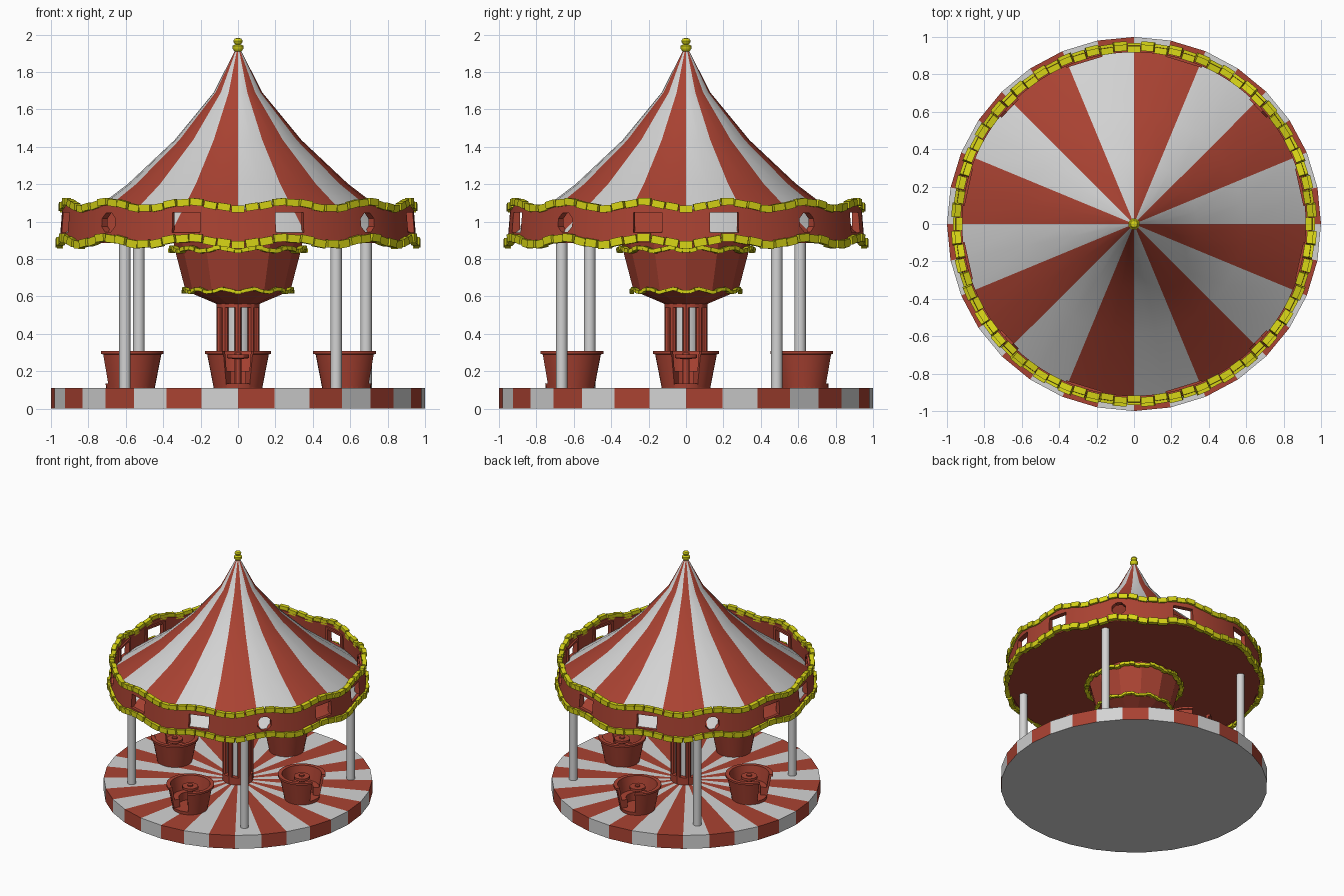
import bpy, bmesh, math
from mathutils import Matrix, Vector

if "Cube" in bpy.data.objects:
    bpy.data.objects.remove(bpy.data.objects["Cube"])


def material(name, rgb):
    m = bpy.data.materials.new(name)
    m.diffuse_color = (*rgb, 1)
    m.use_nodes = True
    m.node_tree.nodes["Principled BSDF"].inputs["Base Color"].default_value = m.diffuse_color
    return m


RED = material("red", (0.40, 0.055, 0.032))
WHITE = material("white", (0.65, 0.65, 0.65))
YELLOW = material("yellow", (0.69, 0.67, 0.008))
FRONT = -math.pi / 2


def finish(name, bm, mats, smooth=0):
    bmesh.ops.remove_doubles(bm, verts=bm.verts, dist=1e-5)
    bmesh.ops.recalc_face_normals(bm, faces=bm.faces)
    me = bpy.data.meshes.new(name)
    bm.to_mesh(me)
    bm.free()
    for m in mats:
        me.materials.append(m)
    ob = bpy.data.objects.new(name, me)
    bpy.context.collection.objects.link(ob)
    if smooth:
        bpy.ops.object.select_all(action='DESELECT')
        ob.select_set(True)
        bpy.context.view_layer.objects.active = ob
        bpy.ops.object.shade_smooth_by_angle(angle=math.radians(smooth))
    return ob


def lathe(name, prof, n, mats, loop=False, start=FRONT, sweep=2 * math.pi,
          wave=None, paint=None, center=(0, 0), smooth=0):
    """Turn a (radius, z) profile round the vertical axis, fully or partly."""
    bm = bmesh.new()
    full = sweep > 6.28
    rows = []
    for i in range(n if full else n + 1):
        a = start + sweep * i / n
        dz = wave(a) if wave else 0
        rows.append([bm.verts.new((center[0] + r * math.cos(a), center[1] + r * math.sin(a), z + dz))
                     for r, z in prof])
    k = len(prof)
    for i in range(n):
        p, q = rows[i], rows[(i + 1) % len(rows)]
        for j in range(k if loop else k - 1):
            l = (j + 1) % k
            f = bm.faces.new((p[j], q[j], q[l], p[l]))
            f.material_index = paint(i, j) if paint else 0
    if loop and not full:
        bm.faces.new(rows[0])
        bm.faces.new(rows[-1])
    bmesh.ops.dissolve_degenerate(bm, dist=1e-6, edges=bm.edges)
    return finish(name, bm, mats, smooth)


def crest(amp):
    """Twelve waves round the ring, one crest over each window."""
    def w(a):
        t = a - FRONT
        return -amp * math.cos(12 * (t - math.radians(2.2) * math.sin(2 * t)))
    return w


def trim(name, r, z, n, size, wave, out):
    """Row of small blocks following a wavy edge."""
    bm = bmesh.new()
    for i in range(n):
        a = FRONT + 2 * math.pi * i / n
        slope = math.atan2(wave(a + .01) - wave(a - .01), .02 * r)
        odd = i % 2
        m = (Matrix.Rotation(a, 4, 'Z')
             @ Matrix.Translation((r + out * odd, 0, z + wave(a) + odd * size[2] * .12))
             @ Matrix.Rotation(slope, 4, 'X') @ Matrix.Diagonal((*size, 1)))
        bmesh.ops.create_cube(bm, size=1, matrix=m)
    me_bm = bm
    return finish(name, me_bm, [YELLOW])


# Striped platform
lathe("platform", [(0, 0), (1, 0), (1, .11), (0, .11)], 32, [RED, WHITE],
      paint=lambda i, j: 1 if j == 0 else i % 2)

# Striped tent roof, ceiling disc and finial
lathe("tent_roof", [(.008, 1.93), (.13, 1.69), (.34, 1.435), (.59, 1.2), (.935, .94), (.935, .90)],
      32, [WHITE, RED], paint=lambda i, j: (i // 2) % 2, smooth=40)
lathe("ceiling", [(0, .90), (.945, .90), (.945, .885), (0, .885)], 64, [RED], smooth=30)
lathe("finial", [(0, 1.9), (.018, 1.91), (.03, 1.925), (.03, 1.94), (.014, 1.948), (.022, 1.955),
                 (.025, 1.966), (.018, 1.978), (0, 1.983)], 16, [YELLOW], smooth=40)

# Wavy fascia ring with window cut-outs
big = crest(.017)
ring = lathe("fascia_ring", [(.955, .895), (.940, 1.08), (.918, 1.08), (.930, .895)], 192, [RED],
             loop=True, wave=big, smooth=40)


def outline(kind, s):
    if kind == "square":
        return [(x * .078 * s, z * .053 * s) for x, z in ((-1, -1), (1, -1), (1, 1), (-1, 1))]
    return [(.056 * s * math.cos(math.pi * (k + .5) / 4), .056 * s * math.sin(math.pi * (k + .5) / 4))
            for k in range(8)]


cut, frames = bmesh.new(), bmesh.new()
for quad in ((17, 47, 77.5), (163, 133, 102.5), (-17, -47, -77.5), (-163, -133, -102.5)):
    for deg, kind in zip(quad, ("square", "octagon", "square")):
        M = Matrix.Rotation(FRONT + math.radians(deg), 4, 'Z')

        def pts(bm, r, s):
            return [bm.verts.new(M @ Vector((r, y, .995 + z))) for y, z in outline(kind, s)]
        a, b = pts(cut, .85, 1), pts(cut, 1.05, 1)
        cut.faces.new(a)
        cut.faces.new(b)
        # frame behind each opening: inner and outer outlines, two depths
        L = [pts(frames, .905, 1), pts(frames, .905, 1.3), pts(frames, .932, 1.3), pts(frames, .932, 1)]
        n = len(a)
        for k in range(n):
            l = (k + 1) % n
            cut.faces.new((a[k], a[l], b[l], b[k]))
            for u in range(4):
                p, q = L[u], L[(u + 1) % 4]
                frames.faces.new((p[k], p[l], q[l], q[k]))
finish("window_frames", frames, [RED])
cutter = finish("window_cutter", cut, [RED])
cutter.hide_render = True
mod = ring.modifiers.new("windows", 'BOOLEAN')
mod.operation, mod.solver, mod.object = 'DIFFERENCE', 'EXACT', cutter
bpy.ops.object.select_all(action='DESELECT')
bpy.context.view_layer.objects.active = ring
ring.select_set(True)
bpy.ops.object.modifier_apply(modifier=mod.name)
bpy.data.objects.remove(cutter)

# Yellow trims on the fascia
trim("upper_trim", .935, 1.085, 80, (.034, .068, .038), big, .008)
trim("lower_trim", .952, .893, 80, (.034, .07, .042), big, .008)

# Central drum with its trims
lathe("centre_drum", [(0, .89), (.345, .89), (.335, .84), (.28, .63), (.115, .56), (0, .56)], 12, [RED])
small = crest(.008)
trim("drum_upper_trim", .352, .85, 60, (.03, .038, .022), small, .006)
trim("drum_lower_trim", .288, .63, 60, (.022, .032, .018), small, .004)

# Central column: white core, red posts, red collars
lathe("column_core", [(0, .56), (.08, .56), (.08, .11), (0, .11)], 16, [WHITE], smooth=30)
for z0, z1 in ((.11, .17), (.54, .57)):
    lathe("column_collar", [(0, z0), (.115, z0), (.115, z1), (0, z1)], 16, [RED], smooth=30)
for k in range(8):
    a = FRONT + k * math.pi / 4
    lathe("column_post", [(0, .11), (.019, .11), (.019, .56), (0, .56)], 8, [RED],
          center=(.097 * math.cos(a), .097 * math.sin(a)))

# Outer poles
for x, y in ((.525, -.665), (.685, .485), (-.53, .61), (-.605, -.515)):
    lathe("pole", [(0, .10), (.031, .10), (.031, .90), (0, .90)], 16, [WHITE],
          center=(x, y), smooth=30)

# Tub seats: open-sided wall, floor, bench, table; door faces outwards
for x, y in ((0, -.62), (.58, 0), (0, .63), (-.575, 0)):
    c = (x, y)
    out = math.atan2(y, x)
    gap = math.radians(28)
    arc = dict(loop=True, start=out + gap, sweep=2 * math.pi - 2 * gap, center=c, smooth=30)
    lathe("tub_wall", [(.13, .11), (.165, .29), (.178, .292), (.178, .308), (.148, .308), (.115, .11)],
          28, [RED], **arc)
    lathe("tub_bench", [(.085, .13), (.085, .20), (.135, .20), (.122, .13)], 28, [RED], **arc)
    lathe("tub_floor", [(0, .105), (.13, .105), (.133, .135), (0, .135)], 28, [RED], center=c, smooth=30)
    lathe("tub_table", [(0, .13), (.02, .13), (.02, .265), (.06, .27), (.06, .29), (.02, .29),
                        (.02, .30), (0, .30)], 12, [RED], center=c, smooth=30)
